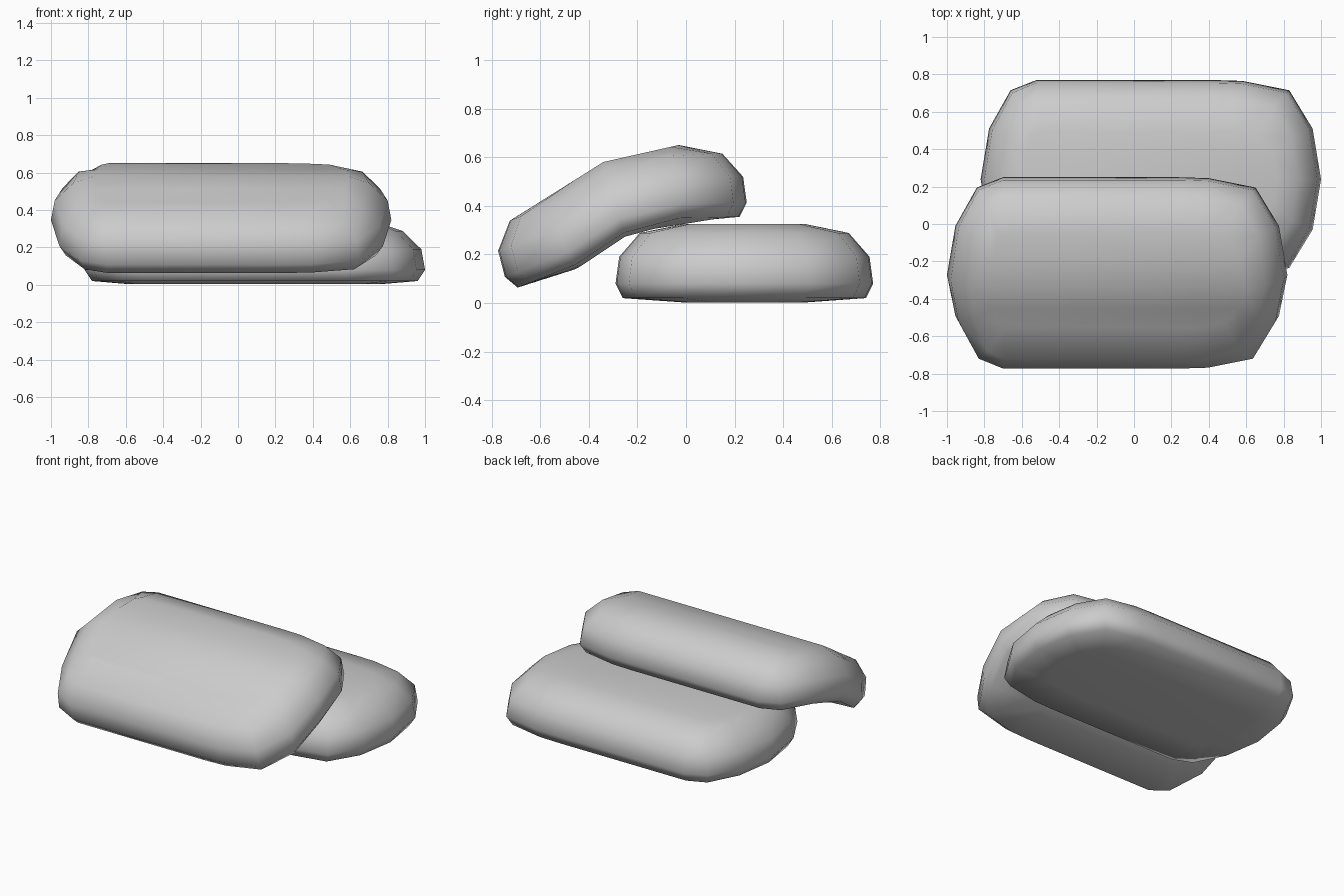
import bpy, bmesh

if "Cube" in bpy.data.objects:
    bpy.data.objects.remove(bpy.data.objects["Cube"])

# Half plan outline (x, v), right tip to left tip; mirrored in v
HALF = [(.91, 0), (.865, .27), (.74, .475), (.49, .525), (.33, .53),
        (-.61, .53), (-.75, .475), (-.865, .27), (-.91, 0)]
OUTLINE = HALF + [(x, -v) for x, v in HALF[-2:0:-1]]
# Stacked rings: height, half width in v, inset of the ends in x
RINGS = [(.003, .26, .24), (.02, .50, .04), (.08, .53, 0),
         (.19, .515, .02), (.288, .43, .12), (.325, .25, .23)]
# Bend tables: v -> (y, z) for the underside and the top of the bent pillow
LOW = [(-.5, -.685, .045), (-.25, -.445, .14), (0, -.25, .27), (.25, -.03, .33), (.5, .22, .335)]
TOP = [(-.5, -.81, .345), (-.25, -.555, .445), (0, -.34, .58), (.25, -.03, .65), (.5, .22, .65)]


def lookup(table, v):
    """Linear interpolation, extended past both ends."""
    for a, b in zip(table, table[1:]):
        if v <= b[0] or b is table[-1]:
            t = (v - a[0]) / (b[0] - a[0])
            return [a[i] + (b[i] - a[i]) * t for i in (1, 2)]


def flat(v, z):
    return v + .24, z


def bent(v, z):
    w = z / .325
    return [a + (b - a) * w for a, b in zip(lookup(LOW, v), lookup(TOP, v))]


def pillow(name, cx, place, mat):
    bm = bmesh.new()
    rings = []
    for z, width, inset in RINGS:
        ring = []
        for x, v in OUTLINE:
            x0 = .33 if x > 0 else -.6
            if abs(x) > abs(x0):
                x = x0 + (x - x0) * (1 - inset / (.91 - abs(x0)))
            y, h = place(v * width / .53, z)
            ring.append(bm.verts.new((x + cx, y, h)))
        rings.append(ring)
    n = len(OUTLINE)
    # rounded sides
    for a, b in zip(rings, rings[1:]):
        for i in range(n):
            j = (i + 1) % n
            bm.faces.new((a[i], a[j], b[j], b[i]))
    # caps as strips running along x, so they follow the bend
    for r in (rings[0], rings[-1]):
        for strip in ((0, 1, 7, 8), (1, 2, 6, 7), (2, 3, 4, 5, 6)):
            bm.faces.new([r[i] for i in strip])
            bm.faces.new([r[-i % n] for i in strip])
    bmesh.ops.recalc_face_normals(bm, faces=bm.faces)
    for f in bm.faces:
        f.smooth = True
    me = bpy.data.meshes.new(name)
    bm.to_mesh(me)
    bm.free()
    me.materials.append(mat)
    ob = bpy.data.objects.new(name, me)
    bpy.context.collection.objects.link(ob)


grey = bpy.data.materials.new("light grey fabric")
grey.diffuse_color = (.6, .6, .6, 1)
grey.use_nodes = True
grey.node_tree.nodes["Principled BSDF"].inputs["Base Color"].default_value = grey.diffuse_color
pillow("lower_pillow", .09, flat, grey)
pillow("leaning_pillow", -.09, bent, grey)
